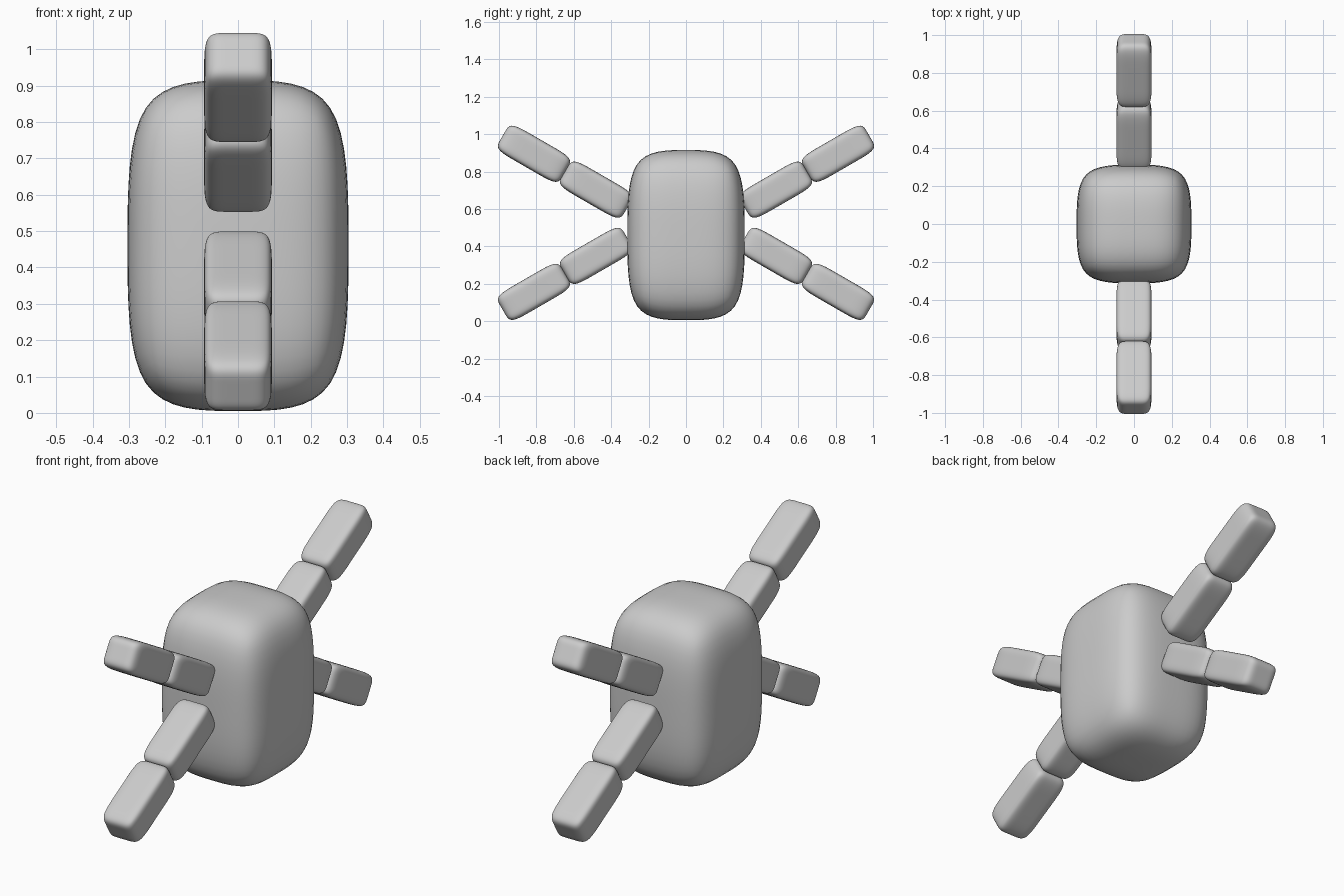
import bpy, bmesh, math
from mathutils import Matrix, Vector

if "Cube" in bpy.data.objects:
    bpy.data.objects.remove(bpy.data.objects["Cube"])


def soft_box(name, half, cuts, matrix):
    """Box with evenly spaced loops, rounded by subdivision."""
    bm = bmesh.new()
    bmesh.ops.create_cube(bm, size=2)
    bmesh.ops.subdivide_edges(bm, edges=bm.edges[:], cuts=cuts, use_grid_fill=True)
    bmesh.ops.transform(bm, matrix=matrix @ Matrix.Diagonal((*half, 1)), verts=bm.verts)
    bmesh.ops.recalc_face_normals(bm, faces=bm.faces)
    me = bpy.data.meshes.new(name)
    bm.to_mesh(me)
    bm.free()
    for p in me.polygons:
        p.use_smooth = True
    ob = bpy.data.objects.new(name, me)
    bpy.context.collection.objects.link(ob)
    mod = ob.modifiers.new("Round", "SUBSURF")
    mod.levels = mod.render_levels = 3
    return ob


# Body
soft_box("body", (0.304, 0.314, 0.455), 1, Matrix.Translation((0, 0, 0.46)))

# Four two-part limbs, mirrored front/back and up/down
MID_Z = 0.526
for side, sy in (("front", -1), ("back", 1)):
    for level, sz in (("upper", 1), ("lower", -1)):
        for part, y, dz in (("inner", 0.481, 0.177), ("outer", 0.813, 0.369)):
            m = (Matrix.Translation((0, sy * y, MID_Z + sz * dz))
                 @ Matrix.Rotation(math.radians(30) * sy * sz, 4, "X"))
            soft_box(f"{side}_{level}_limb_{part}", (0.093, 0.193, 0.083), 2, m)
